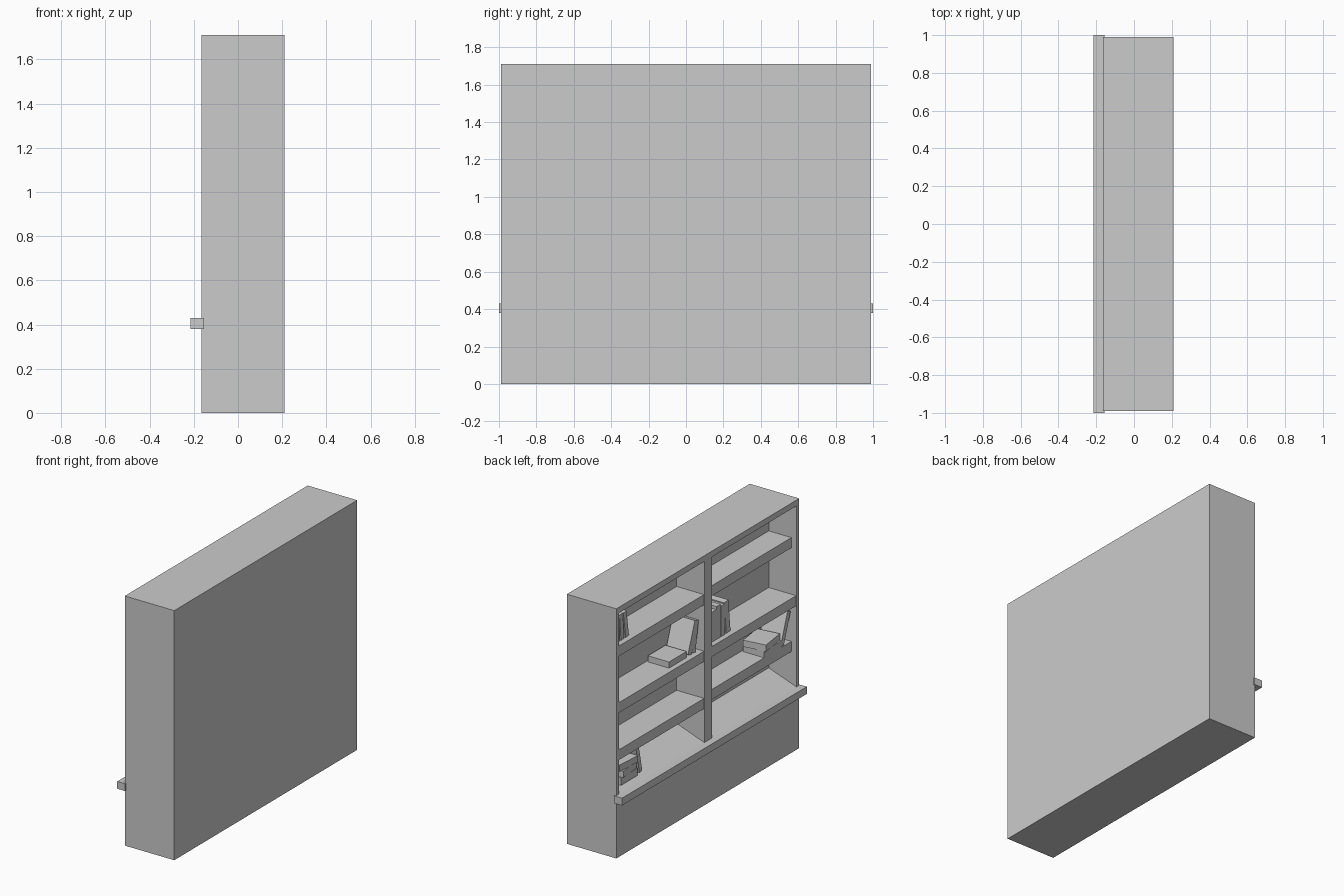
import bpy
import math
from mathutils import Matrix, Vector

if "Cube" in bpy.data.objects:
    bpy.data.objects.remove(bpy.data.objects["Cube"])

FRONT, BACK, WALL = -0.165, 0.21, 0.045   # open face, rear face, inner back wall


def mesh_object(name, verts, faces):
    me = bpy.data.meshes.new(name)
    me.from_pydata(verts, [], faces)
    me.update()
    ob = bpy.data.objects.new(name, me)
    bpy.context.collection.objects.link(ob)
    return ob


def prism(name, profile, y0, y1):
    """Extrude an (x, z) profile, listed counter-clockwise as seen from -y."""
    n = len(profile)
    verts = [(x, y, z) for y in (y0, y1) for x, z in profile]
    faces = [list(range(n)), list(range(2 * n - 1, n - 1, -1))]
    faces += [[(i + 1) % n, i, i + n, (i + 1) % n + n] for i in range(n)]
    return mesh_object(name, verts, faces)


def box(name, x0, x1, y0, y1, z0, z1):
    return prism(name, [(x0, z0), (x1, z0), (x1, z1), (x0, z1)], y0, y1)


def upright(name, y, z, thick, height, lean=0, depth=0.165, x0=-0.127):
    """Standing book; y is its low-y bottom edge, positive lean tips the top to -y."""
    ob = box(name, x0, x0 + depth, 0, thick, 0, height)
    a = math.radians(lean)
    drop = thick * math.sin(a) if a < 0 else 0
    ob.data.transform(Matrix.Translation((0, y, z - drop)) @ Matrix.Rotation(a, 4, 'X'))
    return ob


def stack(name, y0, z, layers):
    """Lying books; every layer is (length, thickness, turn in degrees, y shift)."""
    for i, (length, thick, turn, shift) in enumerate(layers):
        ob = box(f"{name}_{i + 1}", -0.08, 0.08, -length / 2, length / 2, 0, thick)
        ob.data.transform(Matrix.Translation((-0.047, y0 + shift, z))
                          @ Matrix.Rotation(math.radians(turn), 4, 'Z'))
        z += thick


# Solid case with two bays carved out, each with a sloping floor
case = box("bookcase_case", FRONT, BACK, -0.99, 0.99, 0, 1.71)
bay = [(-0.3, 0.43), (FRONT, 0.43), (WALL, 0.505), (WALL, 1.67), (-0.3, 1.67)]
bays = ((-0.96, -0.045), (0.037, 0.96))
cutters = []
for y0, y1 in bays:
    cutter = prism("bay_cutter", bay, y0, y1)
    cutter.hide_render = True
    mod = case.modifiers.new("bay", 'BOOLEAN')
    mod.operation, mod.object, mod.solver = 'DIFFERENCE', cutter, 'EXACT'
    cutters.append(cutter)
carved = bpy.data.meshes.new_from_object(
    case.evaluated_get(bpy.context.evaluated_depsgraph_get()))
case.modifiers.clear()
case.data = carved
for cutter in cutters:
    bpy.data.objects.remove(cutter)

# Front ledge
box("front_ledge", -0.215, -0.155, -1, 1, 0.38, 0.43)

# Shelves: the upper and lower right ones are set back from the front
for side, (y0, y1) in zip(("right", "left"), bays):
    for level, top in zip(("upper", "middle", "lower"), (1.443, 1.055, 0.732)):
        inset = 0.038 if side == "right" and level != "middle" else 0.002
        box(f"{side}_{level}_shelf", FRONT + inset, WALL + 0.002,
            y0 - 0.002, y1 + 0.002, top - 0.07, top)

# Upper left books
for i, (y, lean) in enumerate(((0.80, -8), (0.85, -5), (0.90, 0))):
    upright(f"upper_left_book_{i + 1}", y, 1.443, 0.035, 0.18, lean)

# Middle left: one lying book and leaning books
stack("middle_left_lying_book", 0.27, 1.055, [(0.19, 0.042, 0, 0)])
for i, (y, h, lean) in enumerate(((0.125, 0.22, 20), (0.08, 0.21, 10))):
    upright(f"middle_left_book_{i + 1}", y, 1.055, 0.038, h, lean)

# Middle right row of standing books
for i, (y, h, lean) in enumerate(((-0.10, 0.22, 0), (-0.147, 0.205, 0),
                                  (-0.194, 0.225, 0), (-0.241, 0.21, 0),
                                  (-0.30, 0.22, -6))):
    upright(f"middle_right_book_{i + 1}", y, 1.055, 0.045, h, lean)

# Lower right stack with a leaning book
stack("lower_right_lying_book", -0.76, 0.732,
      [(0.19, 0.045, 0, 0), (0.19, 0.045, 8, 0.01)])
upright("lower_right_book", -0.875, 0.732, 0.035, 0.225, 20)

# Bottom left stack on the sloping floor with a book resting against it
stack("bottom_left_lying_book", 0.795, 0.45,
      [(0.18, 0.05, 0, 0), (0.17, 0.045, 6, 0), (0.18, 0.045, -4, 0)])
upright("bottom_left_book", 0.655, 0.46, 0.03, 0.21, -12)
